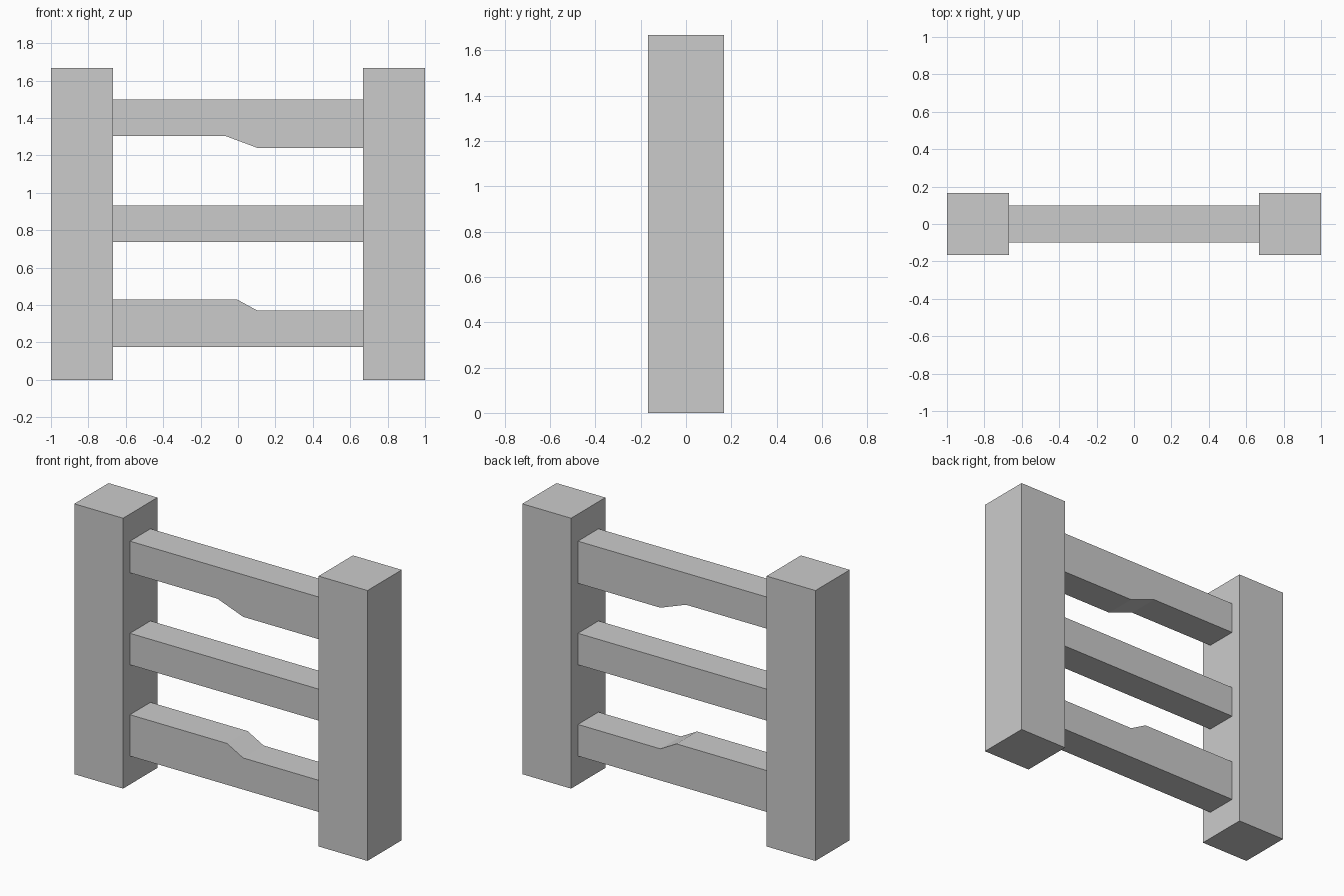
import bpy, bmesh

if "Cube" in bpy.data.objects:
    bpy.data.objects.remove(bpy.data.objects["Cube"])


def extrude_profile(name, profile, half_depth):
    """Extrude an x-z outline symmetrically along y."""
    bm = bmesh.new()
    face = bm.faces.new([bm.verts.new((x, -half_depth, z)) for x, z in profile])
    ext = bmesh.ops.extrude_face_region(bm, geom=[face])
    verts = [g for g in ext["geom"] if isinstance(g, bmesh.types.BMVert)]
    bmesh.ops.translate(bm, verts=verts, vec=(0, 2 * half_depth, 0))
    bmesh.ops.recalc_face_normals(bm, faces=bm.faces)
    mesh = bpy.data.meshes.new(name)
    bm.to_mesh(mesh)
    bm.free()
    obj = bpy.data.objects.new(name, mesh)
    bpy.context.collection.objects.link(obj)
    return obj


INNER, OUTER, HEIGHT = 0.667, 1.0, 1.667

# Square posts
for side, s in (("left", -1), ("right", 1)):
    extrude_profile(side + "_post", [(s * INNER, 0), (s * OUTER, 0),
                                     (s * OUTER, HEIGHT), (s * INNER, HEIGHT)], 0.167)

# Top rail, stepped along its underside
extrude_profile("top_rail", [(-INNER, 1.305), (-0.07, 1.305), (0.105, 1.24),
                             (INNER, 1.24), (INNER, 1.5), (-INNER, 1.5)], 0.1)

# Plain middle rail
extrude_profile("middle_rail", [(-INNER, 0.738), (INNER, 0.738),
                                (INNER, 0.932), (-INNER, 0.932)], 0.1)

# Bottom rail, stepped along its top
extrude_profile("bottom_rail", [(-INNER, 0.175), (INNER, 0.175), (INNER, 0.37),
                                (0.105, 0.37), (-0.005, 0.43), (-INNER, 0.43)], 0.1)
